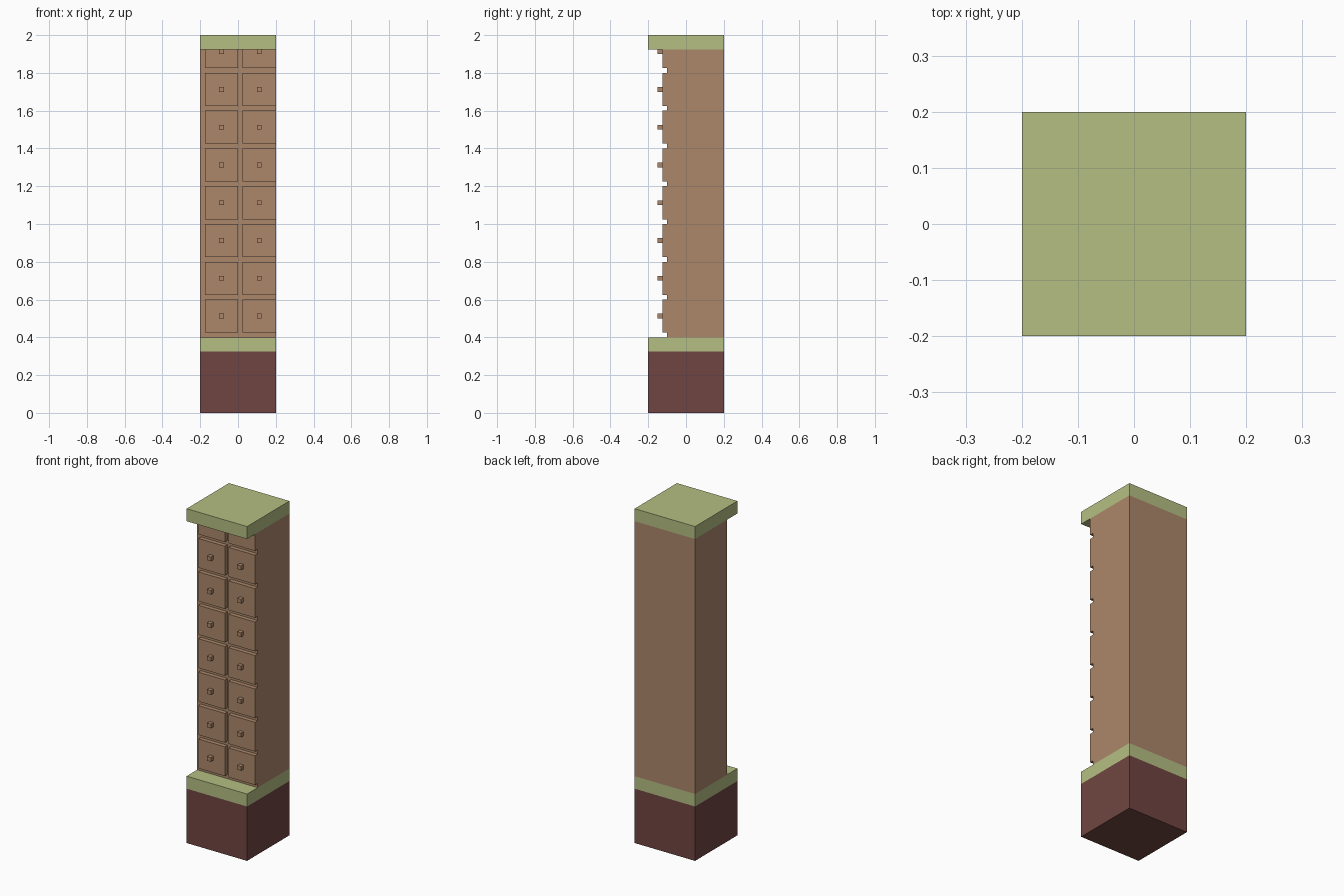
import bpy
import bmesh
from mathutils import Vector

if "Cube" in bpy.data.objects:
    bpy.data.objects.remove(bpy.data.objects["Cube"], do_unlink=True)


def material(name, rgb):
    """Flat material from 8-bit sRGB, stored as linear values."""
    lin = [((c / 255 + 0.055) / 1.055) ** 2.4 for c in rgb]
    mat = bpy.data.materials.new(name)
    mat.use_nodes = True
    mat.diffuse_color = (*lin, 1)
    mat.node_tree.nodes["Principled BSDF"].inputs["Base Color"].default_value = (*lin, 1)
    return mat


wood = material("light brown wood", (172, 135, 107))
green = material("pale green", (181, 191, 131))
maroon = material("dark maroon", (112, 69, 65))


def box(name, lo, hi, mat, open_back=False):
    """Axis-aligned box between two corners."""
    lo, hi = Vector(lo), Vector(hi)
    bm = bmesh.new()
    bmesh.ops.create_cube(bm, size=1)
    for v in bm.verts:
        v.co = (lo + hi) / 2 + v.co * (hi - lo)
    if open_back:  # the back lies against another part
        back = [f for f in bm.faces if f.normal.y > 0.9]
        bmesh.ops.delete(bm, geom=back, context='FACES_ONLY')
    mesh = bpy.data.meshes.new(name)
    bm.to_mesh(mesh)
    bm.free()
    mesh.materials.append(mat)
    obj = bpy.data.objects.new(name, mesh)
    bpy.context.collection.objects.link(obj)
    return obj


HALF = 0.2           # half width of the column
SHELF_TOP = 0.4      # top of the lower slab
CAP_BOTTOM = 1.925   # underside of the top slab
BODY_FRONT, DRAWER_FRONT, KNOB_FRONT = -0.1, -0.125, -0.15

# Plinth, slabs and cabinet body
box("plinth", (-HALF, -HALF, 0), (HALF, HALF, 0.325), maroon)
box("lower_slab", (-HALF, -HALF, 0.325), (HALF, HALF, SHELF_TOP), green)
box("cabinet_body", (-HALF, BODY_FRONT, SHELF_TOP), (HALF, HALF, CAP_BOTTOM), wood)
box("top_slab", (-HALF, -HALF, CAP_BOTTOM), (HALF, HALF, 2), green)

# Two columns of drawers with knobs; the top row is cut short by the cap
for side, x in (("right", -0.175), ("left", 0.025)):
    for row in range(8):
        z = 0.425 + 0.2 * row
        top = min(z + 0.175, CAP_BOTTOM)
        box(f"drawer_{side}_{row + 1}", (x, DRAWER_FRONT, z),
            (x + 0.175, BODY_FRONT, top), wood, open_back=True)
        box(f"knob_{side}_{row + 1}", (x + 0.075, KNOB_FRONT, z + 0.075),
            (x + 0.1, DRAWER_FRONT, z + 0.1), wood, open_back=True)
